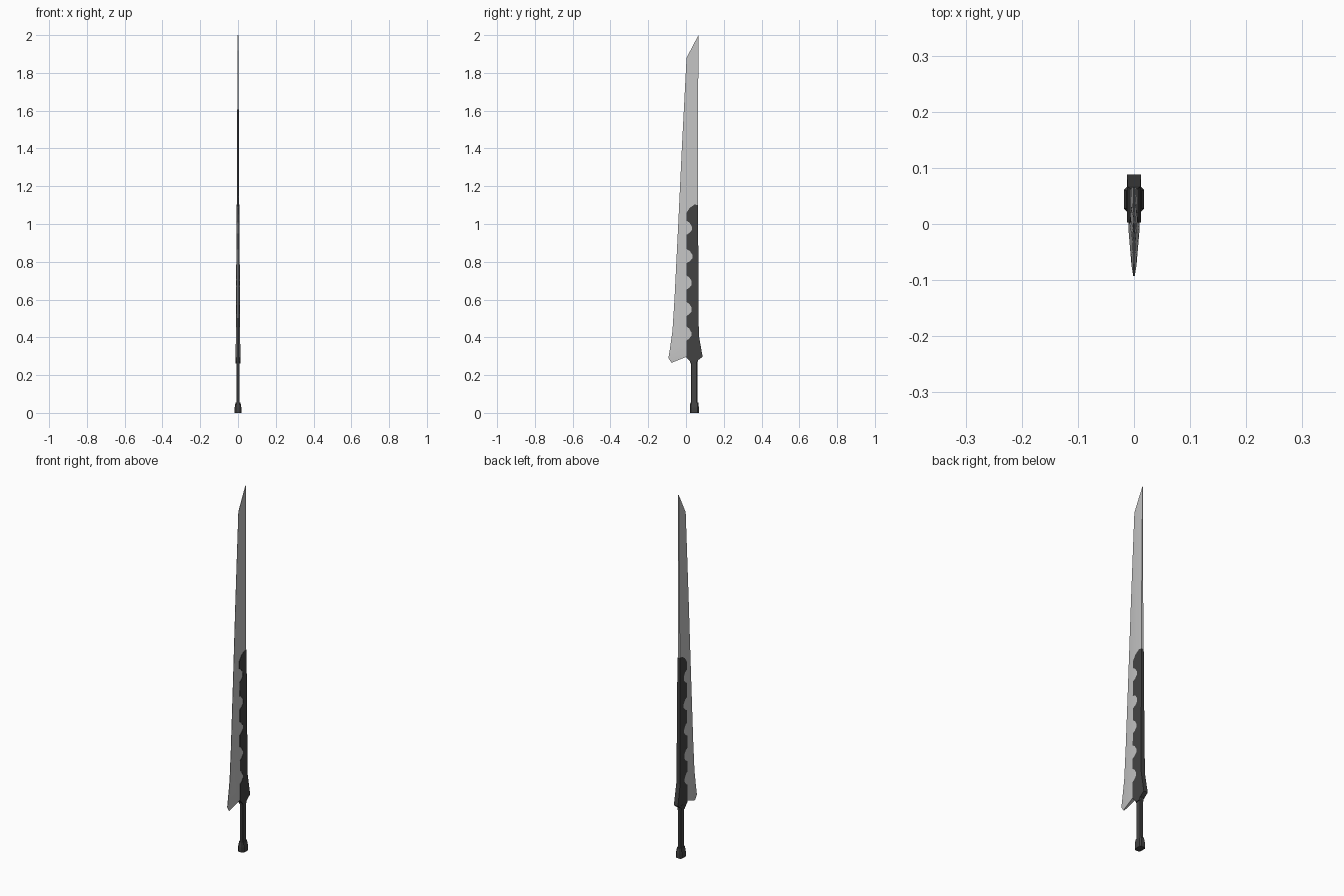
import bpy, bmesh, math

if "Cube" in bpy.data.objects:
    bpy.data.objects.remove(bpy.data.objects["Cube"])

def material(name, c):
    m = bpy.data.materials.new(name)
    m.diffuse_color = (c[0], c[1], c[2], 1)
    m.use_nodes = True
    m.node_tree.nodes["Principled BSDF"].inputs["Base Color"].default_value = m.diffuse_color
    return m

STEEL = material("blade steel", (0.55, 0.55, 0.55))
DARK = material("dark casing", (0.055, 0.055, 0.055))
GRIP = material("grip wrap", (0.06, 0.06, 0.06))

def finish(bm, name, mat, angle=None):
    bmesh.ops.recalc_face_normals(bm, faces=bm.faces)
    me = bpy.data.meshes.new(name)
    bm.to_mesh(me)
    bm.free()
    ob = bpy.data.objects.new(name, me)
    bpy.context.collection.objects.link(ob)
    me.materials.append(mat)
    if angle:
        bpy.context.view_layer.objects.active = ob
        ob.select_set(True)
        bpy.ops.object.shade_smooth_by_angle(angle=math.radians(angle))
        ob.select_set(False)
    return ob

def loft(rings, name, mat, angle=None):
    bm = bmesh.new()
    vr = [[bm.verts.new(p) for p in r] for r in rings]
    n = len(vr[0])
    for a, b in zip(vr, vr[1:]):
        for i in range(n):
            j = (i + 1) % n
            bm.faces.new((a[i], a[j], b[j], b[i]))
    bm.faces.new(vr[0])
    bm.faces.new(vr[-1])
    return finish(bm, name, mat, angle)

def plate(outline, half, name, mat):
    # (y, z) outline extruded to both sides, thickness varying with height
    bm = bmesh.new()
    l, r = ([bm.verts.new((s * half(z), y, z)) for y, z in outline] for s in (-1, 1))
    bm.faces.new(l)
    bm.faces.new(r)
    n = len(outline)
    for i in range(n):
        j = (i + 1) % n
        bm.faces.new((l[i], l[j], r[j], r[i]))
    return finish(bm, name, mat)

# blade: stations of (edge y, edge z, back y, back z, half thickness at back)
def section(ye, ze, yb, zb, h):
    pts = [(ye, 0.12), (ye + 0.12 * (yb - ye), 0.42), (ye + 0.55 * (yb - ye), 0.95), (yb, 1.0)]
    zz = lambda y: ze + (zb - ze) * (y - ye) / (yb - ye)
    right = [(k * h, y, zz(y)) for y, k in pts]
    return right + [(-x, y, z) for x, y, z in reversed(right)]

stations = [(-0.077, 0.265, 0.06, 0.32, 0.0105), (-0.093, 0.29, 0.06, 0.34, 0.0105),
            (-0.085, 0.34, 0.06, 0.37, 0.0102), (-0.072, 0.43, 0.06, 0.43, 0.0098),
            (-0.061, 0.60, 0.06, 0.60, 0.009), (-0.042, 0.98, 0.062, 0.98, 0.007),
            (-0.022, 1.40, 0.063, 1.40, 0.005), (0.003, 1.88, 0.066, 2.0, 0.002)]
loft([section(*s) for s in stations], "blade", STEEL, 25)

# dark casing along the back with scalloped front edge, flaring to a guard
outline = [(0.003, 0.293), (0.025, 0.268), (0.055, 0.272), (0.088, 0.297),
           (0.068, 0.41), (0.066, 0.60), (0.064, 1.10), (0.045, 1.103), (0.02, 1.085), (0.003, 1.06)]
for zc, depth in ((0.98, 0.031), (0.83, 0.034), (0.69, 0.03), (0.55, 0.03), (0.42, 0.028)):
    outline += [(0.003, zc + 0.037), (0.6 * depth, zc + 0.027), (depth, zc + 0.007),
                (depth, zc - 0.012), (0.6 * depth, zc - 0.027), (0.003, zc - 0.037)]
plate(outline, lambda z: 0.0125 - 0.0052 * (z - 0.27) / 0.83, "back_casing_guard", DARK)

# grip and pommel: chamfered rectangular columns
def column(name, mat, yc, levels):
    rings = []
    for z, hx, hy in levels:
        c = 0.4 * min(hx, hy)
        q = [(hx, hy - c), (hx - c, hy), (c - hx, hy), (-hx, hy - c),
             (-hx, c - hy), (c - hx, -hy), (hx - c, -hy), (hx, c - hy)]
        rings.append([(x, yc + y, z) for x, y in q])
    return loft(rings, name, mat)

column("grip", GRIP, 0.043, [(0.04, 0.009, 0.017), (0.28, 0.009, 0.017)])
column("guard_collar", DARK, 0.042, [(0.262, 0.0125, 0.019), (0.29, 0.0125, 0.022)])
column("pommel", DARK, 0.044, [(0, 0.018, 0.024), (0.028, 0.018, 0.024), (0.055, 0.013, 0.021)])
